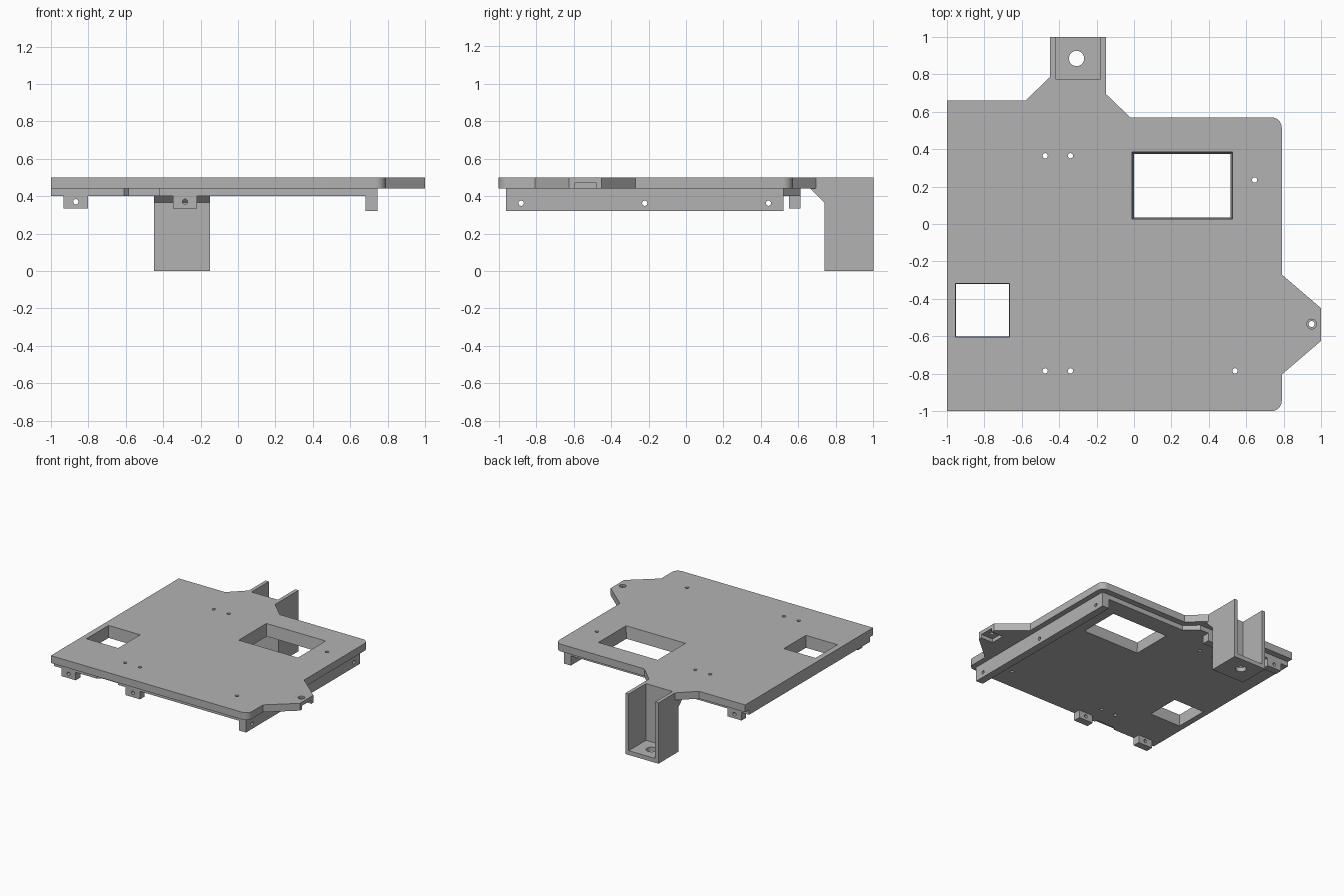
import bpy
import bmesh
from math import sin, cos, pi
from mathutils import Vector

if "Cube" in bpy.data.objects:
    bpy.data.objects.remove(bpy.data.objects["Cube"])

GREY = (0.45, 0.45, 0.45, 1)
grey = bpy.data.materials.new("plain grey")
grey.use_nodes = True
grey.diffuse_color = GREY
grey.node_tree.nodes["Principled BSDF"].inputs["Base Color"].default_value = GREY


def prism(name, points, low, high, axis="Z", top=None):
    """Extrude a closed profile along an axis; top gives a tapered end profile."""
    place = {"X": lambda a, b, h: (h, a, b),
             "Y": lambda a, b, h: (a, h, b),
             "Z": lambda a, b, h: (a, b, h)}[axis]
    bm = bmesh.new()
    lower = [bm.verts.new(place(a, b, low)) for a, b in points]
    upper = [bm.verts.new(place(a, b, high)) for a, b in (top or points)]
    bm.faces.new(lower)
    bm.faces.new(upper)
    for i in range(len(lower)):
        j = (i + 1) % len(lower)
        bm.faces.new((lower[i], lower[j], upper[j], upper[i]))
    bmesh.ops.recalc_face_normals(bm, faces=bm.faces)
    mesh = bpy.data.meshes.new(name)
    bm.to_mesh(mesh)
    bm.free()
    obj = bpy.data.objects.new(name, mesh)
    bpy.context.collection.objects.link(obj)
    mesh.materials.append(grey)
    return obj


def rect(x0, x1, y0, y1):
    return [(x0, y0), (x1, y0), (x1, y1), (x0, y1)]


def circle(x, y, r, n=24):
    return [(x + r * cos(2 * pi * i / n), y + r * sin(2 * pi * i / n)) for i in range(n)]


def corner(x, y, r, start):
    """Quarter arc around (x, y)."""
    return [(x + r * cos(start + pi / 2 * i / 8), y + r * sin(start + pi / 2 * i / 8))
            for i in range(9)]


def cut(target, cutter):
    cutter.hide_render = True
    mod = target.modifiers.new("cut", "BOOLEAN")
    mod.operation = "DIFFERENCE"
    mod.solver = "EXACT"
    mod.object = cutter
    bpy.context.view_layer.objects.active = target
    bpy.ops.object.modifier_apply(modifier=mod.name)


def discard(cutter):
    bpy.data.objects.remove(cutter)


# Main deck with rounded left corners, side lug and rear neck
outline = [(-1, -1)] + corner(0.735, -0.945, 0.055, -pi / 2)
outline += [(0.79, -0.805), (1, -0.625), (1, -0.45), (0.79, -0.27)]
outline += corner(0.735, 0.515, 0.055, 0)
outline += [(-0.02, 0.57), (-0.15, 0.695), (-0.15, 0.75), (-0.45, 0.75),
            (-0.45, 0.79), (-0.58, 0.66), (-1, 0.66)]
outline[outline.index((-0.45, 0.79))] = (-0.45, 0.785)
deck = prism("deck", outline, 0.44, 0.5)

# Inset layer under the deck, with a shallow front notch
step = prism("lower_step", [
    (-1, -0.96), (-0.61, -0.96), (-0.585, -0.935), (-0.42, -0.935), (-0.42, -0.96),
    (0.745, -0.96), (0.745, 0.52), (-0.04, 0.52), (-0.14, 0.61), (-1, 0.61)], 0.4, 0.44)

# Windows with slightly flared walls, and screw holes
cutters = []
for x0, x1, y0, y1 in ((0, 0.515, 0.037, 0.373), (-0.95, -0.67, -0.6, -0.322)):
    f = 0.012 if x0 == 0 else 0.004
    cutters.append(prism("window_cutter", rect(x0, x1, y0, y1), 0.39, 0.505,
                         top=rect(x0 - f, x1 + f, y0 - f, y1 + f)))
for x, y in ((-0.475, 0.365), (-0.34, 0.365), (0.645, 0.235),
             (-0.475, -0.785), (-0.34, -0.785), (0.54, -0.785)):
    cutters.append(prism("hole_cutter", circle(x, y, 0.014), 0.3, 0.6))
for cutter in cutters:
    cut(deck, cutter)
    cut(step, cutter)
    discard(cutter)

# Lug: through hole, countersink and nut slot
for cutter in (prism("lug_hole", circle(0.95, -0.535, 0.016), 0.4, 0.6),
               prism("lug_sink", circle(0.95, -0.535, 0.026), 0.485, 0.6),
               prism("lug_slot", rect(0.89, 1.1, -0.595, -0.478), 0.4, 0.47)):
    cut(deck, cutter)
    discard(cutter)

# Drilled rail under the left side
rail = prism("side_rail", rect(0.682, 0.745, -0.96, 0.52), 0.32, 0.4)
for y in (-0.88, -0.22, 0.44):
    cutter = prism("rail_hole", circle(y, 0.362, 0.014), 0.6, 0.8, "X")
    cut(rail, cutter)
    discard(cutter)

# Drilled mounting tabs along the front and back edges
for side, y in (("front", -0.96), ("back", 0.55)):
    for place, x in (("outer", -0.867), ("inner", -0.283)):
        tab = prism(side + "_" + place + "_tab", rect(x - 0.065, x + 0.065, y, y + 0.06),
                    0.335, 0.4)
        cutter = prism("tab_hole", circle(x, 0.37, 0.014), y - 0.1, y + 0.1, "Y")
        cut(tab, cutter)
        discard(cutter)

# Rear bracket: U-shaped wall, drilled floor and sloped gusset
prism("bracket_walls", [(-0.45, 0.74), (-0.15, 0.74), (-0.15, 1), (-0.18, 1),
                        (-0.18, 0.775), (-0.42, 0.775), (-0.42, 1), (-0.45, 1)], 0, 0.5)
floor = prism("bracket_floor", rect(-0.42, -0.18, 0.775, 1), 0, 0.035)
cutter = prism("floor_hole", circle(-0.307, 0.885, 0.041, 32), -0.1, 0.1)
cut(floor, cutter)
discard(cutter)
prism("bracket_gusset", [(0.665, 0.44), (0.74, 0.365), (0.74, 0.44)], -0.45, -0.15, "X")

# Smooth only the round walls
bpy.ops.object.select_all(action="DESELECT")
for obj in (deck, step, rail, floor):
    obj.select_set(True)
bpy.context.view_layer.objects.active = deck
bpy.ops.object.shade_smooth_by_angle(angle=0.5)
